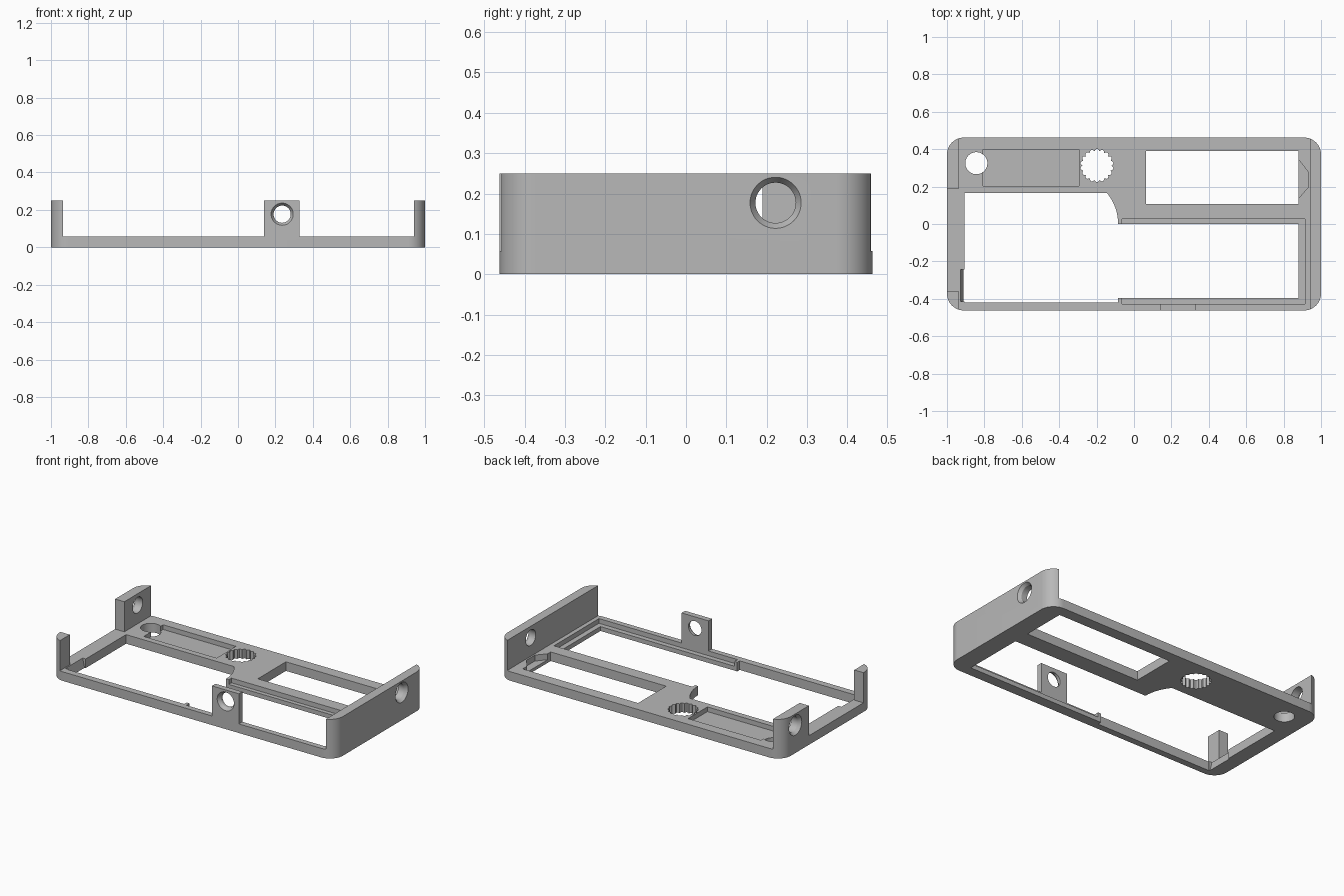
import bpy, bmesh, math
from mathutils import Matrix, Vector

if "Cube" in bpy.data.objects:
    bpy.data.objects.remove(bpy.data.objects["Cube"])

grey = bpy.data.materials.new("matte grey plastic")
grey.use_nodes = True
colour = (0.48, 0.48, 0.48, 1)
grey.diffuse_color = colour
grey.node_tree.nodes["Principled BSDF"].inputs["Base Color"].default_value = colour

RIM, WALL = 0.058, 0.25      # base thickness and wall height


def finish(name, bm):
    bmesh.ops.recalc_face_normals(bm, faces=bm.faces)
    mesh = bpy.data.meshes.new(name)
    bm.to_mesh(mesh)
    bm.free()
    mesh.materials.append(grey)
    obj = bpy.data.objects.new(name, mesh)
    bpy.context.collection.objects.link(obj)
    return obj


def prism(name, points, lo, hi, axis="z"):
    """Extrude a plan outline upward, or an x-z outline along y."""
    bm = bmesh.new()
    place = (lambda a, b, c: (a, b, c)) if axis == "z" else (lambda a, b, c: (a, c, b))
    face = bm.faces.new([bm.verts.new(place(a, b, lo)) for a, b in points])
    new = bmesh.ops.extrude_face_region(bm, geom=[face])["geom"]
    move = Vector(place(0, 0, hi - lo))
    bmesh.ops.translate(bm, vec=move, verts=[v for v in new if isinstance(v, bmesh.types.BMVert)])
    return finish(name, bm)


def box(x0, x1, y0, y1):
    return [(x0, y0), (x1, y0), (x1, y1), (x0, y1)]


def arc(cx, cy, r, start, end, steps):
    angles = [math.radians(start + (end - start) * i / steps) for i in range(steps + 1)]
    return [(cx + r * math.cos(a), cy + r * math.sin(a)) for a in angles]


def cone(name, centre, out, r1, r2, depth):
    """Frustum along the outward direction, r2 at the outer end."""
    bm = bmesh.new()
    turn = Vector(out).to_track_quat("Z", "Y").to_matrix().to_4x4()
    bmesh.ops.create_cone(bm, cap_ends=True, segments=48, radius1=r1, radius2=r2,
                          depth=depth, matrix=Matrix.Translation(centre) @ turn)
    return finish(name, bm)


def cut(body, cutter):
    cutter.hide_render = True
    mod = body.modifiers.new(cutter.name, "BOOLEAN")
    mod.operation = "DIFFERENCE"
    mod.solver = "EXACT"
    mod.object = cutter
    bpy.context.view_layer.objects.active = body
    bpy.ops.object.modifier_apply(modifier=mod.name)
    bpy.data.objects.remove(cutter)


def screw_hole(body, surface, out, r):
    """Through hole with a countersink on the outer surface."""
    surface, out = Vector(surface), Vector(out)
    cut(body, cone("bore", surface, out, r, r, 0.2))
    cut(body, cone("countersink", surface - out * 0.005, out, r, r + 0.02, 0.03))


# Rounded body at full wall height
R, HX, HY = 0.09, 1.0, 0.462
outline = []
for sx, sy, start in ((1, 1, 0), (-1, 1, 90), (-1, -1, 180), (1, -1, 270)):
    outline += arc(sx * (HX - R), sy * (HY - R), R, start, start + 90, 12)
frame = prism("case_frame", outline, 0, WALL)

# Clear everything above the rim except end wall, two corner posts and front tab
clear = [(-0.935, -0.36), (-2, -0.36), (-2, 0.19), (-0.935, 0.19), (-0.935, 1), (0.94, 1),
         (0.94, -1), (0.33, -1), (0.33, -0.427), (0.14, -0.427), (0.14, -1), (-0.935, -1)]
cut(frame, prism("upper_space", clear, RIM, 1))

# Large stepped opening with a curved shoulder
opening = [(-0.905, -0.42), (-0.085, -0.42), (-0.085, -0.395), (0.88, -0.395), (0.88, 0)]
opening += arc(-0.345, 0, 0.26, 0, 39.4, 10) + [(-0.905, 0.165)]
cut(frame, prism("main_opening", opening, -0.1, 0.1))

# Sunken ledge around the right half of the opening
cut(frame, prism("ledge", box(-0.065, 0.913, -0.427, 0.027), 0.028, 0.1))

# Rear window and its shallow tapered pocket
cut(frame, prism("rear_window", box(0.065, 0.88, 0.107, 0.39), -0.1, 0.1))
pocket = [(0.86, 0.115), (0.93, 0.195), (0.93, 0.28), (0.86, 0.37)]
cut(frame, prism("window_pocket", pocket, 0.02, 0.1))

# Shallow tray, round hole and scalloped hole
cut(frame, prism("tray", box(-0.807, -0.293, 0.203, 0.398), 0.028, 0.1))
cut(frame, cone("round_hole", (-0.843, 0.325, 0), (0, 0, 1), 0.059, 0.059, 0.2))
scallops = []
for i in range(18 * 6):
    a = math.tau * i / (18 * 6)
    r = 0.078 + 0.011 * abs(math.sin(9 * a))
    scallops.append((-0.198 + r * math.cos(a), 0.312 + r * math.sin(a)))
cut(frame, prism("scalloped_hole", scallops, -0.1, 0.1))

# Sloped relief on the left bar
wedge = [(-0.93, 0.07), (-0.91, -0.01), (-0.89, -0.01), (-0.89, 0.07)]
cut(frame, prism("bar_relief", wedge, -0.415, -0.242, "y"))

# Countersunk holes in the end wall, rear post and front tab
screw_hole(frame, (1, 0.222, 0.177), (1, 0, 0), 0.05)
screw_hole(frame, (-1, 0.325, 0.177), (-1, 0, 0), 0.05)
screw_hole(frame, (0.236, -HY, 0.177), (0, -1, 0), 0.046)

# Smooth curved walls, keep crisp edges
bpy.ops.object.select_all(action="DESELECT")
frame.select_set(True)
bpy.context.view_layer.objects.active = frame
bpy.ops.object.shade_smooth_by_angle(angle=math.radians(25))
